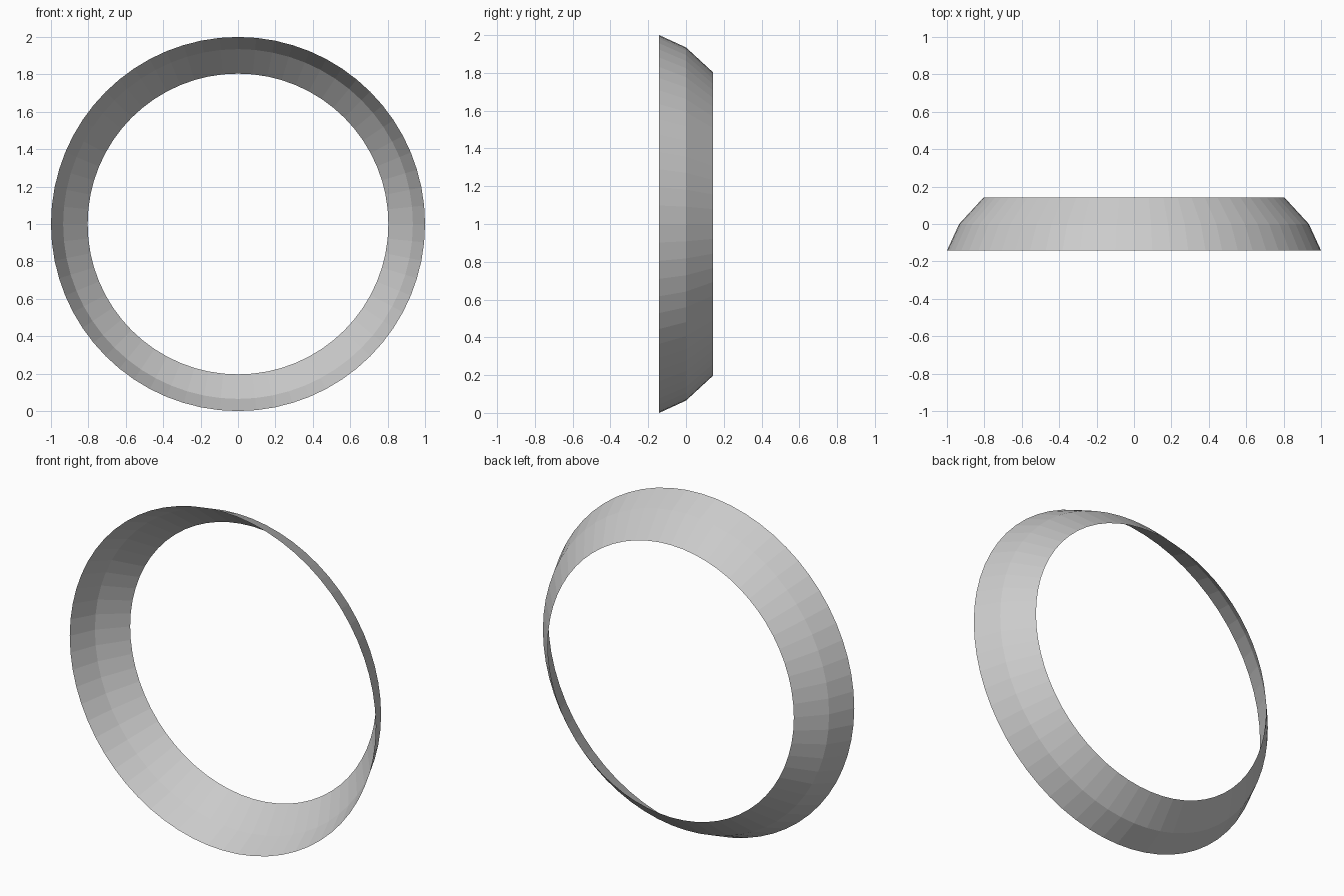
import bpy
import bmesh
from math import cos, sin, tau

if "Cube" in bpy.data.objects:
    bpy.data.objects.remove(bpy.data.objects["Cube"])

SIDES = 64
# Profile of the open band: (radius, y) from front to back
PROFILE = [(1.0, -0.142), (0.935, 0.0), (0.804, 0.142)]

# Flared ring band, a single open sheet around the y axis
bm = bmesh.new()
rings = []
for radius, y in PROFILE:
    rings.append([bm.verts.new((radius * cos(tau * i / SIDES), y,
                                1.0 + radius * sin(tau * i / SIDES)))
                  for i in range(SIDES)])

for front, back in zip(rings, rings[1:]):
    for i in range(SIDES):
        j = (i + 1) % SIDES
        bm.faces.new((front[i], front[j], back[j], back[i]))

# Faces look outwards
for face in bm.faces:
    face.normal_update()
    c = face.calc_center_median()
    if face.normal.x * c.x + face.normal.z * (c.z - 1.0) < 0:
        face.normal_flip()

mesh = bpy.data.meshes.new("ring_band")
bm.to_mesh(mesh)
bm.free()
ring = bpy.data.objects.new("ring_band", mesh)
bpy.context.collection.objects.link(ring)
